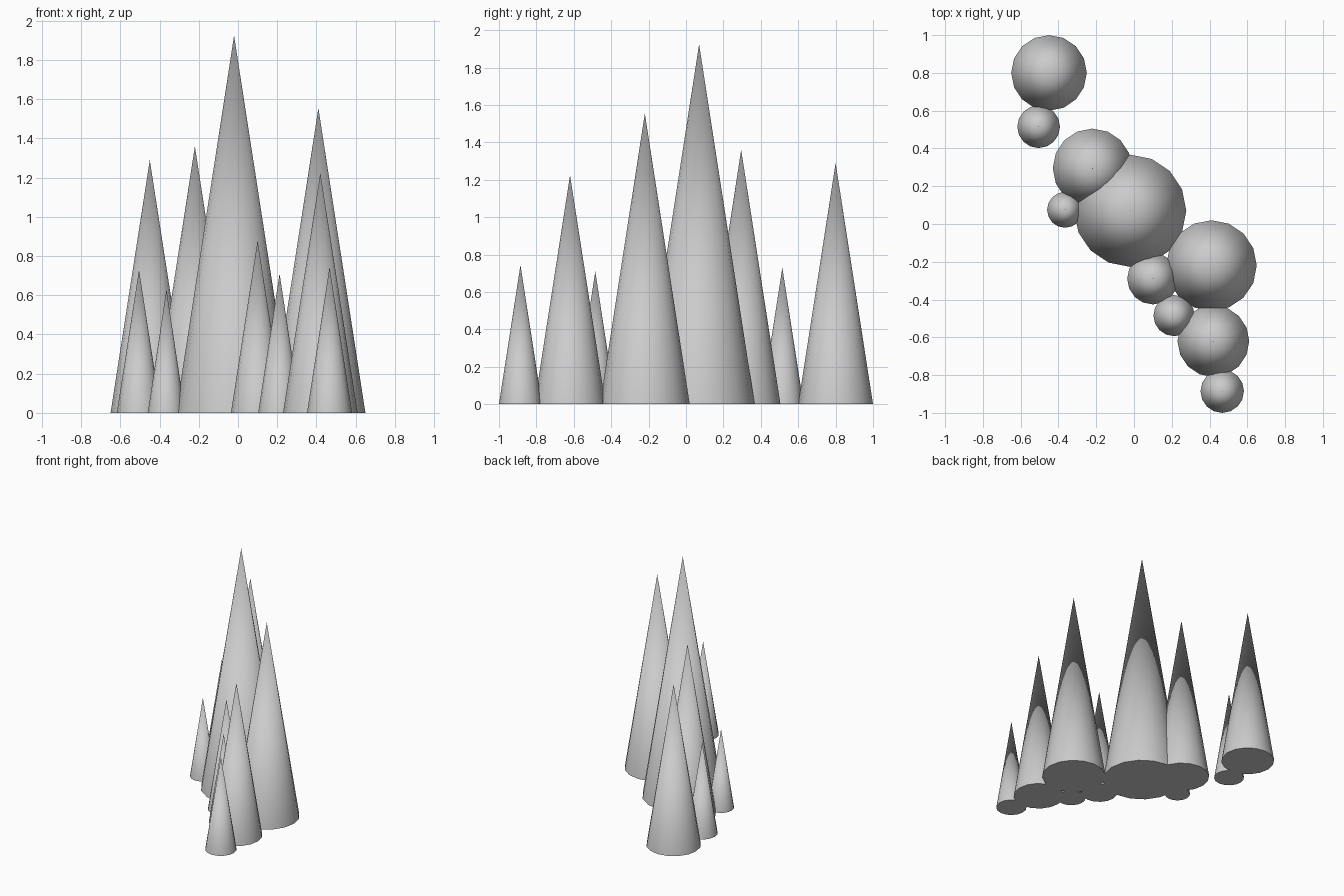
import bpy

# Ridge of tall slim spikes: x, y, base radius, height
SPIKES = [
    (-0.45, 0.80, 0.20, 1.29),
    (-0.505, 0.515, 0.113, 0.73),
    (-0.22, 0.295, 0.21, 1.36),
    (-0.365, 0.075, 0.095, 0.63),
    (-0.02, 0.07, 0.297, 1.925),
    (0.41, -0.22, 0.24, 1.555),
    (0.10, -0.29, 0.136, 0.88),
    (0.212, -0.485, 0.109, 0.71),
    (0.42, -0.62, 0.19, 1.225),
    (0.467, -0.885, 0.115, 0.745),
]


def add_spike(name, x, y, radius, height):
    """Closed, smooth-sided cone standing on the ground."""
    bpy.ops.mesh.primitive_cone_add(
        vertices=16, radius1=radius, radius2=0, depth=height,
        location=(x, y, height / 2))
    bpy.context.object.name = name
    bpy.ops.object.shade_smooth_by_angle()


for i, spike in enumerate(SPIKES, 1):
    add_spike(f"rock_spike_{i}", *spike)
